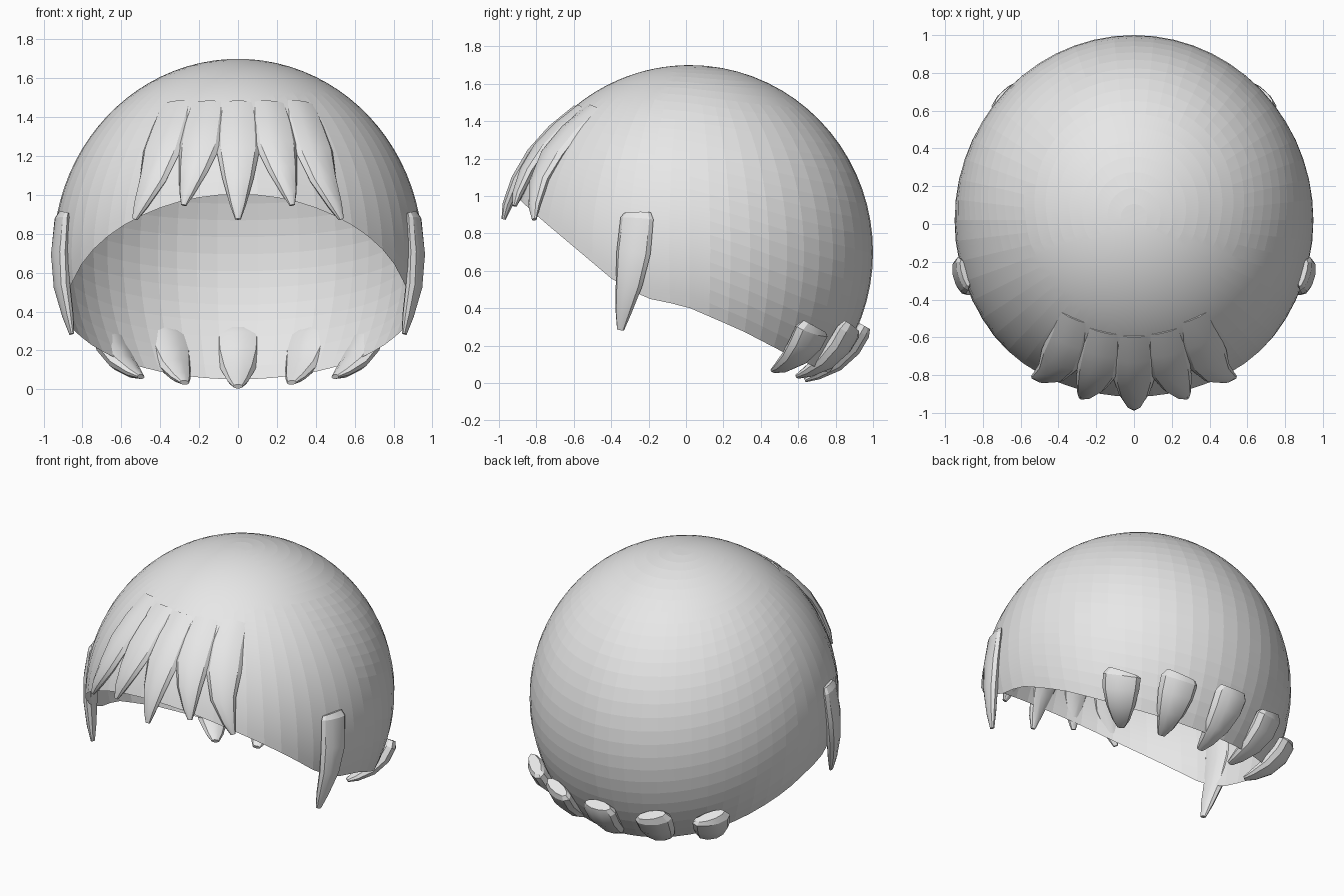
import bpy, bmesh, math
from mathutils import Vector

if "Cube" in bpy.data.objects:
    bpy.data.objects.remove(bpy.data.objects["Cube"])

CENTRE = Vector((0, 0.02, 0.70))
RADII = Vector((0.95, 0.98, 1.0))
# Side profile of the rim: (y, z)
RIM = [(-1.0, 1.08), (-0.9, 0.99), (-0.78, 0.88), (-0.4, 0.56), (-0.24, 0.46),
       (0, 0.41), (0.3, 0.28), (0.55, 0.15), (0.77, 0.05), (1.0, -0.07)]

hair = bpy.data.materials.new("light_grey_hair")
hair.use_nodes = True
GREY = (0.8, 0.8, 0.8, 1)
hair.diffuse_color = GREY
bsdf = next(n for n in hair.node_tree.nodes if n.type == 'BSDF_PRINCIPLED')
bsdf.inputs["Base Color"].default_value = GREY
bsdf.inputs["Roughness"].default_value = 0.8


def finish(name, bm, angle):
    mesh = bpy.data.meshes.new(name)
    bm.to_mesh(mesh)
    bm.free()
    mesh.materials.append(hair)
    obj = bpy.data.objects.new(name, mesh)
    bpy.context.collection.objects.link(obj)
    bpy.ops.object.select_all(action='DESELECT')
    obj.select_set(True)
    bpy.context.view_layer.objects.active = obj
    bpy.ops.object.shade_smooth_by_angle(angle=math.radians(angle))
    return obj


def rim_height(y):
    for (y0, z0), (y1, z1) in zip(RIM, RIM[1:]):
        if y <= y1:
            return z0 + (z1 - z0) * (y - y0) / (y1 - y0)
    return RIM[-1][1]


def on_cap(polar, azimuth):
    s = math.sin(polar)
    unit = Vector((s * math.sin(azimuth), s * math.cos(azimuth), math.cos(polar)))
    return CENTRE + unit * RADII


def outward(p):
    d = p - CENTRE
    return Vector([d[i] / RADII[i] ** 2 for i in range(3)]).normalized()


# Open cap: each meridian runs from the crown to the rim
def build_cap(segments=56, rows=26):
    bm = bmesh.new()
    top = bm.verts.new(on_cap(0, 0))
    columns = []
    for i in range(segments):
        az = math.tau * i / segments
        low, high = 0.0, math.pi
        for _ in range(30):
            mid = (low + high) / 2
            p = on_cap(mid, az)
            if p.z > rim_height(p.y):
                low = mid
            else:
                high = mid
        columns.append([bm.verts.new(on_cap(low * r / rows, az)) for r in range(1, rows + 1)])
    for i, a in enumerate(columns):
        b = columns[(i + 1) % segments]
        bm.faces.new((top, b[0], a[0]))
        for r in range(rows - 1):
            bm.faces.new((a[r], b[r], b[r + 1], a[r + 1]))
    bmesh.ops.recalc_face_normals(bm, faces=bm.faces)
    finish("hair_cap", bm, 4)


# Tapered lock: stations are (point, half width, half thickness)
def build_lock(name, stations, normal_at=outward, sides=10, side=1):
    bm = bmesh.new()
    rings = []
    last = len(stations) - 1
    for i, (p, w, t) in enumerate(stations):
        along = stations[min(i + 1, last)][0] - stations[max(i - 1, 0)][0]
        n = normal_at(p)
        across = along.cross(n).normalized()
        n = across.cross(along).normalized()
        ring = []
        for k in range(sides):
            a = math.tau * k / sides
            v = p + across * (w * math.cos(a)) + n * (t * math.sin(a))
            ring.append(bm.verts.new((v.x * side, v.y, v.z)))
        rings.append(ring)
    for a, b in zip(rings, rings[1:]):
        for k in range(sides):
            m = (k + 1) % sides
            bm.faces.new((a[k], a[m], b[m], b[k]))
    bm.faces.new(rings[0])
    bm.faces.new(rings[-1])
    bmesh.ops.recalc_face_normals(bm, faces=bm.faces)
    finish(name, bm, 25)


def front_point(x, z, lift):
    u, v = x / RADII.x, (z - CENTRE.z) / RADII.z
    p = Vector((x, CENTRE.y - RADII.y * math.sqrt(1 - u * u - v * v), z))
    return p + outward(p) * lift


build_cap()

# Fringe: x positions from root to tip, and tip height
FRINGE = [("middle", (0, 0, 0, 0, 0, 0), 0.87),
          ("inner", (0.16, 0.18, 0.195, 0.225, 0.255, 0.27), 0.94),
          ("outer", (0.32, 0.355, 0.39, 0.43, 0.485, 0.515), 0.87)]
FALL = (0, 0.2, 0.42, 0.66, 0.88, 1)
WIDTHS = (0.095, 0.105, 0.11, 0.08, 0.042, 0.015)
DEPTHS = (0.03, 0.036, 0.04, 0.038, 0.028, 0.012)
LIFTS = (-0.022, -0.012, 0.002, 0.015, 0.026, 0.03)
for label, xs, tip in FRINGE:
    for name, side in (("left", 1), ("right", -1)):
        if label == "middle" and side < 0:
            continue
        stations = [(front_point(x, 1.48 + (tip - 1.48) * f, l), w, d)
                    for x, f, w, d, l in zip(xs, FALL, WIDTHS, DEPTHS, LIFTS)]
        build_lock("fringe_middle" if label == "middle" else f"fringe_{label}_{name}",
                   stations, side=side)

# Sideburns
SIDEBURN = [((0.895, -0.26, 0.91), 0.075, 0.018), ((0.905, -0.262, 0.88), 0.092, 0.03),
            ((0.917, -0.28, 0.70), 0.095, 0.04), ((0.905, -0.305, 0.53), 0.075, 0.04),
            ((0.875, -0.335, 0.38), 0.045, 0.028), ((0.855, -0.35, 0.285), 0.02, 0.012)]
for name, side in (("left", 1), ("right", -1)):
    build_lock(f"sideburn_{name}", [(Vector(p), w, t) for p, w, t in SIDEBURN], side=side)

# Nape tufts: (radius, height, half width, half thickness), turned around the back
TUFT = [(0.955, 0.305, 0.095, 0.035), (0.935, 0.27, 0.12, 0.052), (0.885, 0.19, 0.115, 0.055),
        (0.80, 0.105, 0.09, 0.048), (0.70, 0.045, 0.055, 0.03), (0.635, 0.015, 0.025, 0.012)]
for label, turn, tip_rise, tip_out in (("middle", 0, 0, 0), ("inner", 22, 0.02, 0.02),
                                       ("outer", 44, 0.05, 0.05)):
    az = math.radians(turn)
    stations = []
    for i, (r, z, w, t) in enumerate(TUFT):
        f = i / (len(TUFT) - 1)
        r += tip_out * f
        a = az + 0.05 * f * (turn > 0)
        stations.append((Vector((r * math.sin(a), r * math.cos(a), z + tip_rise * f)), w, t))
    for name, side in (("left", 1), ("right", -1)):
        if turn == 0 and side < 0:
            continue
        build_lock("nape_tuft_middle" if turn == 0 else f"nape_tuft_{label}_{name}",
                   stations, side=side)
